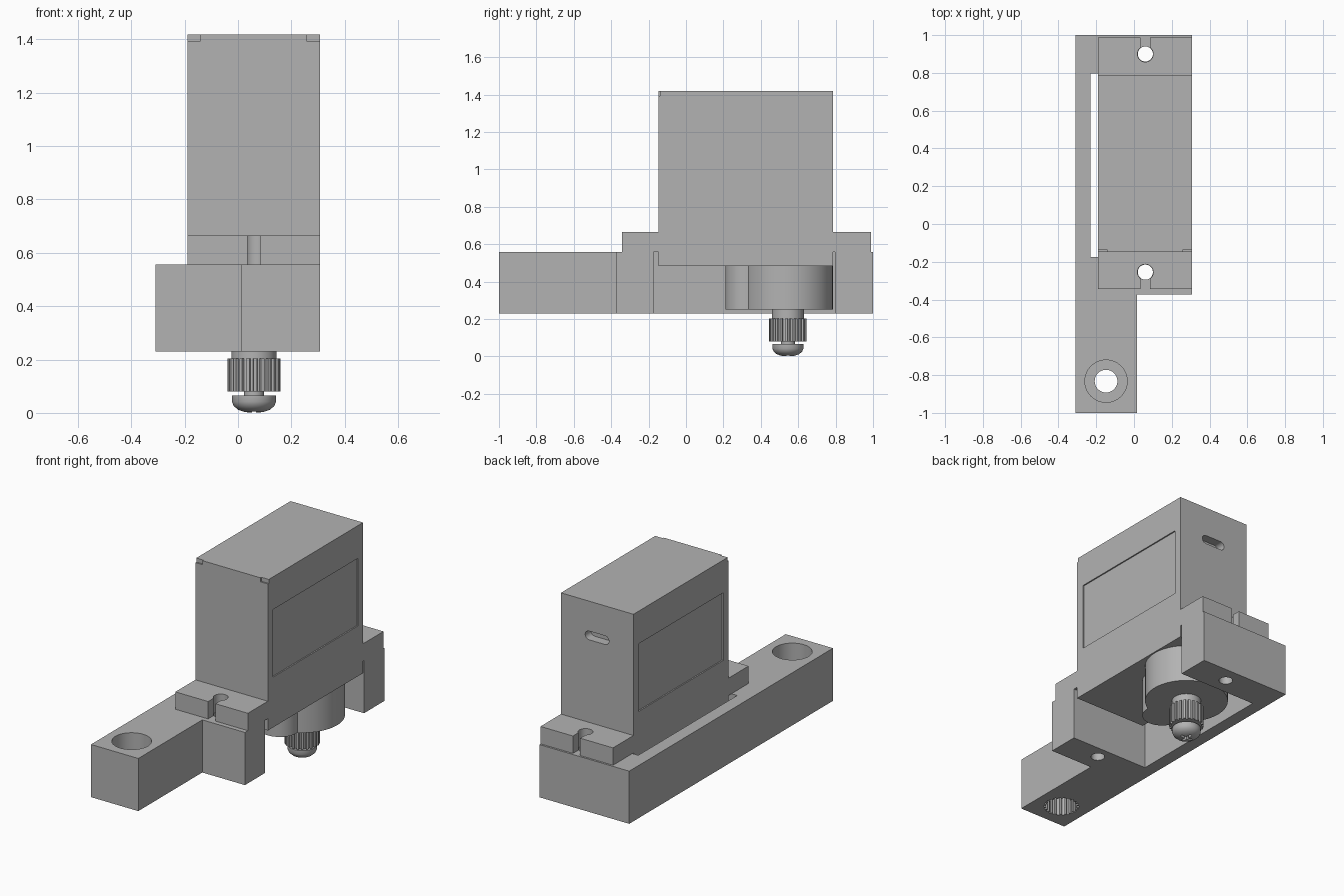
import bpy, bmesh
from math import sin, cos, pi, radians
from mathutils import Matrix

if "Cube" in bpy.data.objects:
    bpy.data.objects.remove(bpy.data.objects["Cube"], do_unlink=True)

grey = bpy.data.materials.new("light grey")
grey.use_nodes = True
grey.diffuse_color = (0.45, 0.45, 0.45, 1)
for node in grey.node_tree.nodes:
    if node.type == 'BSDF_PRINCIPLED':
        node.inputs["Base Color"].default_value = grey.diffuse_color


def finish(bm, name):
    bmesh.ops.recalc_face_normals(bm, faces=bm.faces)
    mesh = bpy.data.meshes.new(name)
    bm.to_mesh(mesh)
    bm.free()
    mesh.materials.append(grey)
    obj = bpy.data.objects.new(name, mesh)
    bpy.context.collection.objects.link(obj)
    return obj


def prism(name, outline, lo, hi, axis='z'):
    """Extrude a closed 2D outline along one axis."""
    place = {'x': lambda a, b: (lo, a, b), 'y': lambda a, b: (a, lo, b),
             'z': lambda a, b: (a, b, lo)}[axis]
    shift = [hi - lo if k == axis else 0 for k in 'xyz']
    bm = bmesh.new()
    face = bm.faces.new([bm.verts.new(place(a, b)) for a, b in outline])
    ext = bmesh.ops.extrude_face_region(bm, geom=[face])
    bmesh.ops.translate(bm, vec=shift,
                        verts=[v for v in ext["geom"] if isinstance(v, bmesh.types.BMVert)])
    # the first face stays behind as the closing cap
    return finish(bm, name)


def rect(a0, a1, b0, b1):
    return [(a0, b0), (a1, b0), (a1, b1), (a0, b1)]


def circle(cx, cy, r, n=64):
    return [(cx + r * cos(2 * pi * i / n), cy + r * sin(2 * pi * i / n)) for i in range(n)]


def gear(cx, cy, r, depth, teeth=22):
    """Toothed outline with four points per tooth."""
    pts = []
    for i in range(teeth):
        for part, rad in ((0, r - depth), (0.35, r - depth), (0.45, r), (0.9, r)):
            t = 2 * pi * (i + part) / teeth
            pts.append((cx + rad * cos(t), cy + rad * sin(t)))
    return pts


def boolean(obj, tool, operation='DIFFERENCE'):
    mod = obj.modifiers.new("boolean", 'BOOLEAN')
    mod.operation, mod.object, mod.solver = operation, tool, 'EXACT'
    bpy.context.view_layer.objects.active = obj
    bpy.ops.object.modifier_apply(modifier=mod.name)
    bpy.data.objects.remove(tool, do_unlink=True)


MID, SHAFT_Y = 0.06, 0.545        # servo centre line and output shaft
FRONT, BACK = -0.147, 0.787       # motor case ends
SCREWS = ((-0.255, -1), (0.9, 1))  # mounting screw y, outward direction
BASE, TOP = 0.23, 0.557           # bracket height range

# Bracket: long arm, two mounting blocks and a thin rail joining them
bracket = prism("bracket", [(-0.31, -1), (0.015, -1), (0.015, -0.372), (0.308, -0.372),
                            (0.308, -0.175), (-0.23, -0.175), (-0.23, 0.797),
                            (0.308, 0.797), (0.308, 1), (-0.31, 1)], BASE, TOP)
for y, _ in SCREWS:
    boolean(bracket, prism("cutter", circle(MID, y, 0.04, 32), 0.1, 0.7))

# Arm hole: counterbore above, toothed socket below, through hole between
HOLE = (-0.148, -0.832)
boolean(bracket, prism("cutter", circle(*HOLE, 0.06), 0.1, 0.7))
boolean(bracket, prism("cutter", circle(*HOLE, 0.112), 0.41, 0.7))
boolean(bracket, prism("cutter", gear(*HOLE, 0.102, 0.012), 0.1, 0.37))

# Motor case with its two mounting ears, drawn from the side
case = prism("motor_case", [(FRONT, 0.483), (BACK, 0.483), (BACK, TOP), (0.988, TOP),
                            (0.988, 0.665), (BACK, 0.665), (BACK, 1.418), (FRONT, 1.418),
                            (FRONT, 0.665), (-0.343, 0.665), (-0.343, TOP), (FRONT, TOP)],
             -0.19, 0.308, 'x')

# Keyhole slots in the ears
for y, out in SCREWS:
    boolean(case, prism("cutter", circle(MID, y, 0.042, 32), 0.5, 0.7))
    ends = sorted((y, y + out * 0.15))
    boolean(case, prism("cutter", rect(MID - 0.025, MID + 0.025, *ends), 0.5, 0.7))

# Shallow label recesses on both flanks and small notches on the top front edge
for lo, hi in ((-0.25, -0.182), (0.3, 0.36)):
    boolean(case, prism("cutter", rect(-0.095, 0.738, 0.795, 1.215), lo, hi, 'x'))
for lo, hi in ((-0.25, -0.14), (0.257, 0.36)):
    boolean(case, prism("cutter", rect(lo, hi, -0.2, -0.138), 1.393, 1.5))

# Rounded cable slot in the back
slot = [(MID + side * 0.055 + 0.027 * sin(t), 1.205 + 0.027 * cos(t))
        for side, start in ((1, 0), (-1, pi))
        for t in [start + pi * i / 12 for i in range(13)]]
boolean(case, prism("cutter", slot, 0.73, 0.85, 'y'))

# Gear housing: large round boss merged with a smaller one
housing = prism("gear_housing", circle(MID, SHAFT_Y, 0.24, 96), 0.25, 0.49)
boolean(housing, prism("small_boss", circle(MID, 0.325, 0.115), 0.25, 0.49), 'UNION')

# Output shaft
prism("shaft_collar", circle(MID, SHAFT_Y, 0.085), 0.195, 0.26)
prism("output_spline", gear(MID, SHAFT_Y, 0.1, 0.011), 0.08, 0.203)

# Domed screw, turned from a profile
bm = bmesh.new()
profile = [(0, 0.09), (0.037, 0.09), (0.037, 0.066), (0.083, 0.066), (0.083, 0.042),
           (0.076, 0.026), (0.06, 0.012), (0.035, 0.003), (0, 0)]
verts = [bm.verts.new((r, 0, z)) for r, z in profile]
edges = [bm.edges.new(pair) for pair in zip(verts, verts[1:])]
bmesh.ops.spin(bm, geom=verts + edges, cent=(0, 0, 0), axis=(0, 0, 1),
               angle=2 * pi, steps=48, use_merge=True)
bmesh.ops.remove_doubles(bm, verts=bm.verts, dist=0.0001)
bmesh.ops.transform(bm, matrix=Matrix.Translation((MID, SHAFT_Y, 0)), verts=bm.verts)
screw = finish(bm, "shaft_screw")
for w, d in ((0.04, 0.008), (0.008, 0.04)):
    boolean(screw, prism("cutter", rect(MID - w, MID + w, SHAFT_Y - d, SHAFT_Y + d), -0.1, 0.025))

# Smooth the round walls, keep the corners sharp
bpy.ops.object.select_all(action='DESELECT')
for obj in bpy.context.collection.objects:
    if obj.type == 'MESH':
        obj.select_set(True)
        bpy.context.view_layer.objects.active = obj
bpy.ops.object.shade_smooth_by_angle(angle=radians(30))
